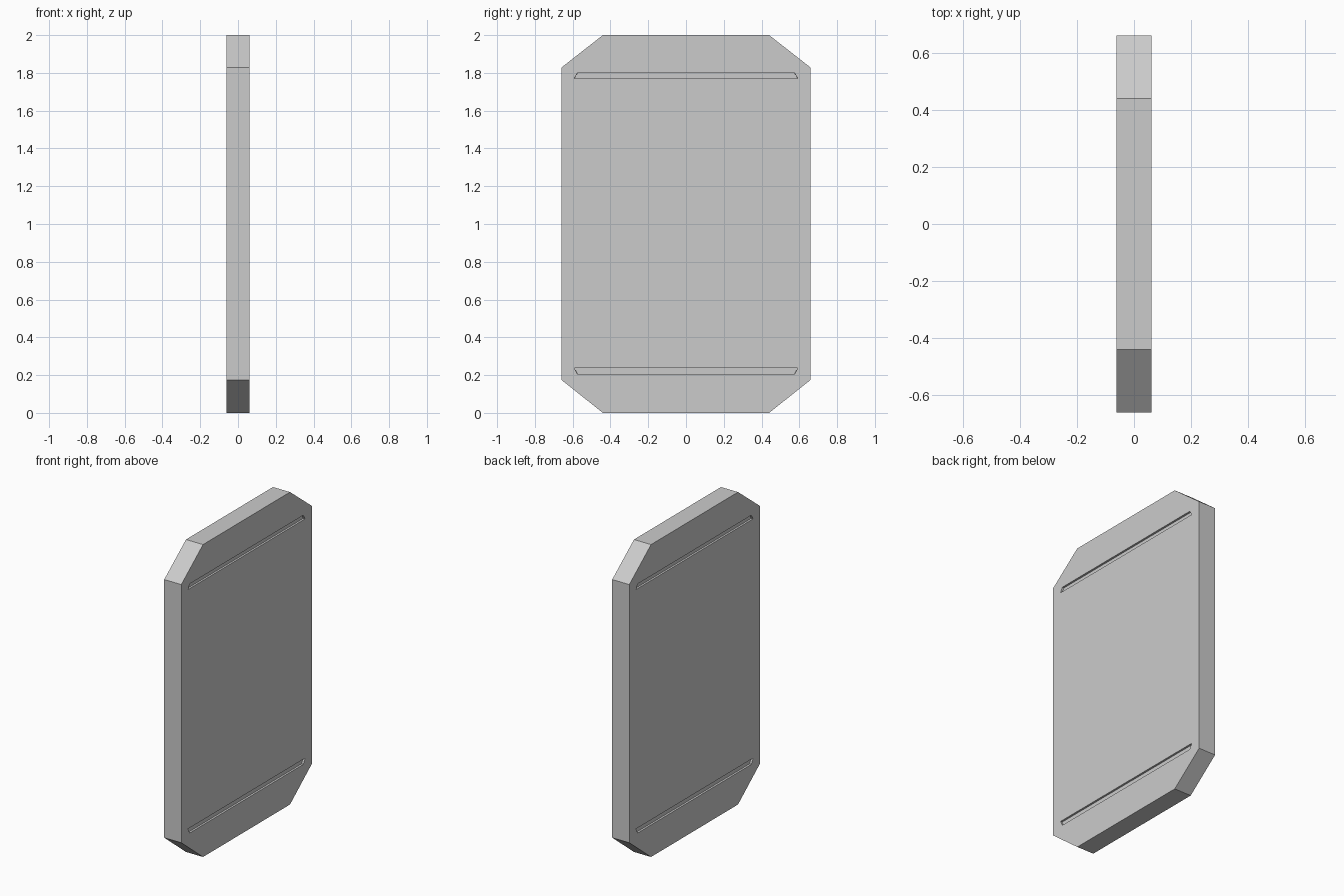
import bpy, bmesh

if "Cube" in bpy.data.objects:
    bpy.data.objects.remove(bpy.data.objects["Cube"])

HALF = 0.0605     # half thickness
GROOVE = 0.012    # groove depth


def material(name, g):
    m = bpy.data.materials.new(name)
    m.diffuse_color = (g, g, g, 1)
    m.use_nodes = True
    m.node_tree.nodes["Principled BSDF"].inputs["Base Color"].default_value = m.diffuse_color
    return m


# Right-hand halves (y, z) of the outline and of the inner panel border
outer = [(0.44, 0), (0.66, 0.175), (0.66, 1.828), (0.44, 2)]
inner = [(0.40, 0.075), (0.575, 0.205), (0.592, 0.238),
         (0.592, 1.77), (0.575, 1.80), (0.40, 1.93)]

bm = bmesh.new()
grooves, rims = [], []
for sx in (-1, 1):
    def half(points, sy):
        return [bm.verts.new((sx * HALF, sy * y, z)) for y, z in points]

    O, P = half(outer, 1), half(outer, -1)
    I, J = half(inner, 1), half(inner, -1)

    def face(verts, mat=0):
        f = bm.faces.new(verts)
        f.material_index = mat
        return f

    # Border frame
    for o, i in ((O, I), (P, J)):
        face([o[0], o[1], i[1], i[0]])
        face([o[1], o[2], i[4], i[3], i[2], i[1]])
        face([o[2], o[3], i[5], i[4]])
    face([O[0], I[0], J[0], P[0]])
    face([O[3], P[3], J[5], I[5]])
    # Three light panels separated by two grooves
    for k in (0, 2, 4):
        face([I[k], I[k + 1], J[k + 1], J[k]], 1)
    for k in (1, 3):
        grooves.append(face([I[k], I[k + 1], J[k + 1], J[k]]))
    rims.append(O + P[::-1])

# Outer edge of the slab
a, b = rims
for k in range(8):
    n = (k + 1) % 8
    bm.faces.new([a[k], a[n], b[n], b[k]])

bmesh.ops.recalc_face_normals(bm, faces=bm.faces[:])
# Sink the grooves
bmesh.ops.inset_individual(bm, faces=grooves, thickness=0.001, depth=-GROOVE)

mesh = bpy.data.meshes.new("framed_panel")
bm.to_mesh(mesh)
bm.free()
mesh.materials.append(material("frame_grey", 0.55))
mesh.materials.append(material("panel_grey", 0.8))
bpy.context.collection.objects.link(bpy.data.objects.new("framed_panel", mesh))
